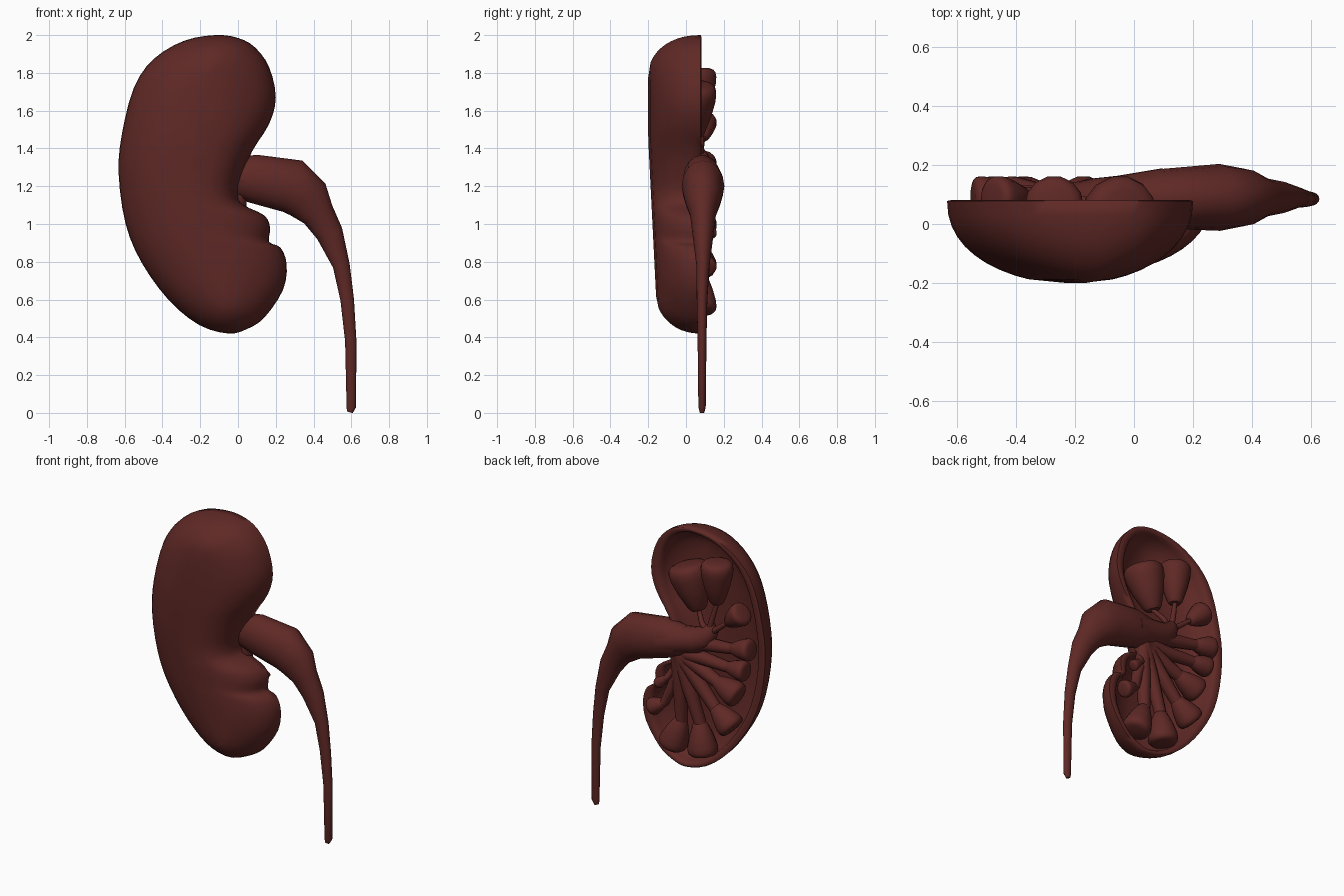
import bpy, bmesh, math
from mathutils import Vector

if "Cube" in bpy.data.objects:
    bpy.data.objects.remove(bpy.data.objects["Cube"])

mat = bpy.data.materials.new("dark_red")
mat.diffuse_color = (0.115, 0.022, 0.019, 1)
mat.use_nodes = True
mat.node_tree.nodes["Principled BSDF"].inputs["Base Color"].default_value = mat.diffuse_color


def skin(name, rings, angle=50, caps=True):
    """Bridge equal-sized rings, then cap the ends or weld them to a seam."""
    bm = bmesh.new()
    vs = [[bm.verts.new(p) for p in r] for r in rings]
    n = len(vs[0])
    for a, b in zip(vs, vs[1:]):
        for i in range(n):
            j = (i + 1) % n
            bm.faces.new((a[i], a[j], b[j], b[i]))
    if caps:
        ends = [bm.faces.new(vs[0]), bm.faces.new(vs[-1])]
        bmesh.ops.triangulate(bm, faces=ends)
    else:
        for end in (vs[0], vs[-1]):
            bmesh.ops.remove_doubles(bm, verts=end, dist=.03)
    bmesh.ops.recalc_face_normals(bm, faces=bm.faces)
    me = bpy.data.meshes.new(name)
    bm.to_mesh(me)
    bm.free()
    me.materials.append(mat)
    ob = bpy.data.objects.new(name, me)
    bpy.context.collection.objects.link(ob)
    bpy.context.view_layer.objects.active = ob
    bpy.ops.object.select_all(action='DESELECT')
    ob.select_set(True)
    bpy.ops.object.shade_smooth_by_angle(angle=math.radians(angle))
    return ob


def tube(name, path, sides=14, flat=1.0):
    """Tube through (x, y, z, radius) points; flat scales it along y."""
    pts = [Vector(p[:3]) for p in path]
    rings = []
    for i, p in enumerate(pts):
        d = (pts[min(i + 1, len(pts) - 1)] - pts[max(i - 1, 0)]).normalized()
        u = d.cross(Vector((0, 1, 0))).normalized()
        v = u.cross(d)
        r = path[i][3]
        rings.append([p + u * r * math.cos(t) + v * r * flat * math.sin(t)
                      for t in (2 * math.pi * k / sides for k in range(sides))])
    return skin(name, rings)


def smooth_loop(pts, steps=3):
    """Closed Catmull-Rom curve."""
    n, out = len(pts), []
    P = [Vector(p) for p in pts]
    for i in range(n):
        a, b, c, d = P[i - 1], P[i], P[(i + 1) % n], P[(i + 2) % n]
        for s in range(steps):
            t = s / steps
            out.append(0.5 * (2 * b + (c - a) * t + (2 * a - 5 * b + 4 * c - d) * t * t
                              + (3 * b - a - 3 * c + d) * t ** 3))
    return out


# Bean outline (x, z), with the notches on the inner side
outline = smooth_loop([
    (-.12, 2), (.0, 1.985), (.09, 1.935), (.165, 1.83), (.2, 1.67), (.165, 1.53),
    (.075, 1.385), (.015, 1.235), (0, 1.15), (.03, 1.1), (.14, 1.045), (.17, .98),
    (.165, .905), (.225, .875), (.258, .785), (.238, .65), (.14, .505), (.05, .445),
    (-.05, .42), (-.205, .465), (-.365, .595), (-.51, .795), (-.595, 1.0),
    (-.632, 1.265), (-.615, 1.475), (-.55, 1.725), (-.445, 1.875), (-.285, 1.97)])

# Softened outline, so the notches fade out towards the middle
soft = outline
for _ in range(25):
    soft = [(soft[i - 1] + soft[i] * 2 + soft[(i + 1) % len(soft)]) / 4 for i in range(len(soft))]

spine = [(.58, -.04), (.95, -.2), (1.2, -.25), (1.45, -.23), (1.81, -.16)]


def spine_point(z):
    z = .58 + (z - .42) * 1.23 / 1.58
    for (z0, x0), (z1, x1) in zip(spine, spine[1:]):
        if z <= z1 or z1 == 1.81:
            return Vector((x0 + (x1 - x0) * (z - z0) / (z1 - z0), z))


def bean_ring(k, f, dmax=None):
    """Outline drawn in to the spine by k, sunk by fraction f of local depth."""
    ring = []
    for p, b in zip(outline, soft):
        p = b.lerp(p, min(1, k ** 1.5))
        q = spine_point(p.y)
        s = q + (p - q) * k
        depth = dmax or .228 + .05 * min(1, max(0, (s.y - .45) / 1.0))
        ring.append(Vector((s.x, .078 - depth * f, s.y)))
    return ring


# Half shell: outer dome, rounded rim, inner hollow
rings = [bean_ring(0, 1)]
for i in range(10):
    t = math.radians(72 - 8 * i)
    rings.append(bean_ring(math.cos(t) ** .9, math.sin(t) ** .9 if i < 9 else 0))
rings.append(bean_ring(.965, -.01, .3))
rings.append(bean_ring(.91, -.005, .3))
for i in range(8):
    t = math.radians(4 + 9.5 * i)
    rings.append(bean_ring(.87 * math.cos(t) ** .8, math.sin(t), .16))
rings.append(bean_ring(0, 1, .16))
skin("kidney_shell", rings, 75, caps=False)

# Renal pelvis running into the ureter
tube("pelvis_and_ureter", [
    (-.1, .075, 1.25, .06), (-.04, .08, 1.25, .1), (.08, .085, 1.24, .128),
    (.29, .09, 1.2, .145), (.37, .09, 1.13, .125), (.425, .09, 1.05, .088), (.485, .09, .95, .072),
    (.547, .09, .78, .045), (.578, .085, .6, .036), (.597, .085, .38, .03),
    (.6, .085, .03, .025), (.592, .085, .003, .016)], 16, .78)

# Upper main branch
tube("upper_branch", [(.1, .09, 1.23, .1), (-.05, .08, 1.26, .085), (-.14, .075, 1.28, .08),
                      (-.2, .07, 1.315, .07), (-.235, .07, 1.37, .045), (-.245, .07, 1.41, .015)])

# Cups: outer end (x, z), inner tip (x, z), radius, hub (x, z), stem radii
up, low = (-.22, 1.34), (0, 1.17)
cups = [
    ((-.03, 1.74), (-.12, 1.46), .125, up, .014, .02),
    ((-.27, 1.825), (-.27, 1.55), .1, up, .014, .02),
    ((-.48, 1.555), (-.365, 1.455), .075, up, .014, .02),
    ((-.545, 1.325), (-.39, 1.295), .07, (-.08, 1.25), .035, .05),
    ((-.51, 1.175), (-.36, 1.17), .066, low, .035, .05),
    ((-.445, .985), (-.27, 1.05), .082, low, .04, .05),
    ((-.4, .76), (-.26, .875), .086, low, .04, .05),
    ((-.175, .53), (-.15, .74), .094, low, .038, .05),
    ((.05, .53), (-.02, .73), .09, low, .038, .05),
    ((.18, .765), (.08, .82), .055, (.0, 1.05), .028, .04),
    ((.12, .94), (.05, 1.0), .035, (.0, 1.1), .02, .03)]
for n, (end, tip, r, hub, s0, s1) in enumerate(cups, 1):
    e, t, h = Vector(end), Vector(tip), Vector(hub)
    y = .163 - r
    path = []
    for f, k in ((0, .35), (.07, .48), (.4, .78), (.7, .97), (.83, 1), (.92, .95), (.97, .84), (1, .62)):
        p = t.lerp(e, f)
        path.append((p.x, y, p.y, r * k))
    tube(f"cup_{n}", path)
    inner = t.lerp(e, .15)
    mid = h.lerp(t, .5)
    tube(f"stem_{n}", [(h.x, .08, h.y, s1), (mid.x, .078, mid.y, (s0 + s1) / 2),
                       (t.x, y, t.y, s0), (inner.x, y, inner.y, s0)], 10)
